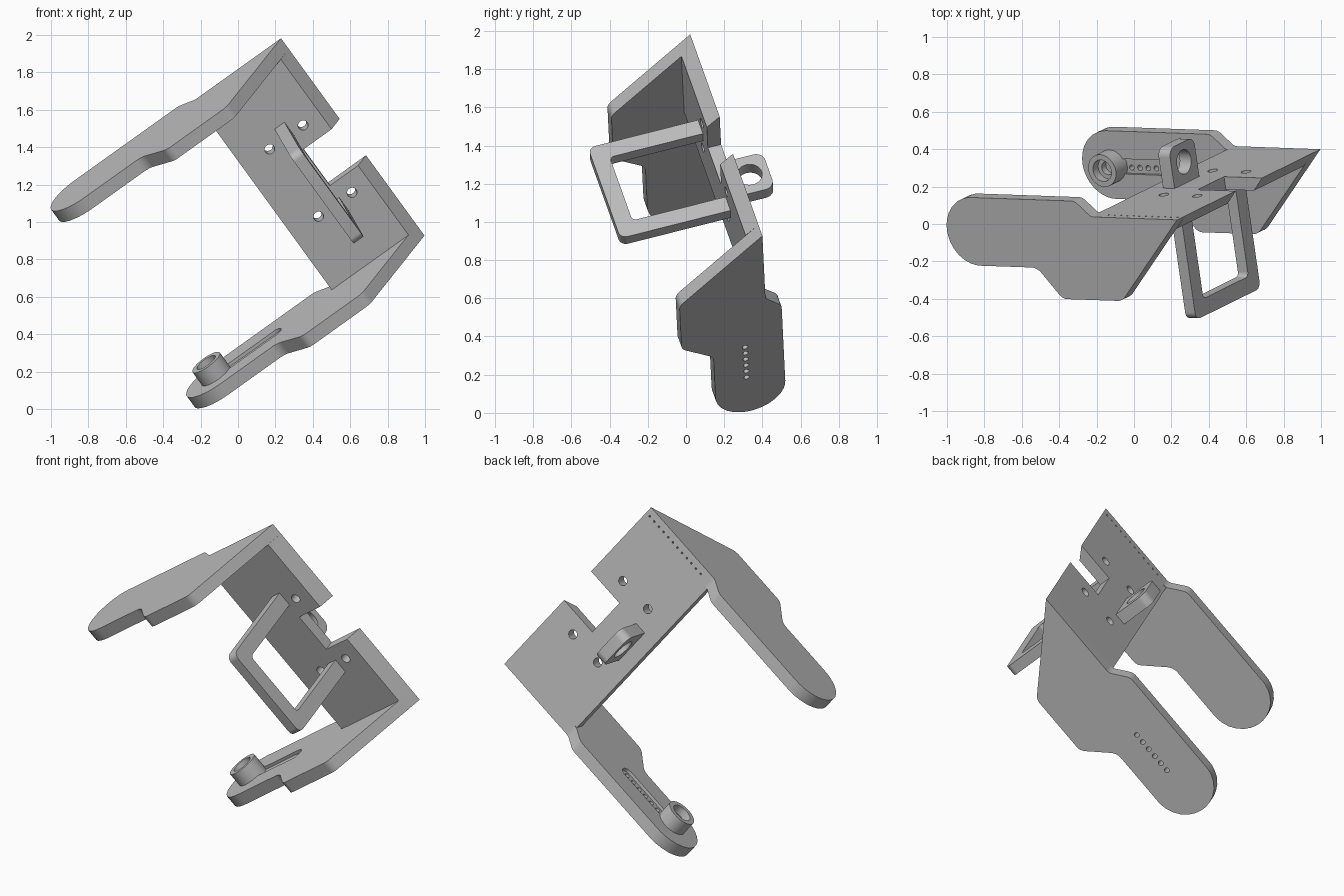
import bpy, bmesh, math
from mathutils import Matrix, Vector

cube = bpy.data.objects.get("Cube")
if cube:
    bpy.data.objects.remove(cube, do_unlink=True)

# Tilted working frame: p runs across the plate, q along the arms, r out of the back
across = Vector((0.767, 0.378, -1.055)).normalized()
along = Vector((-0.813, 0.0285, -0.581))
along = (along - across * along.dot(across)).normalized()
back = across.cross(along)
FRAME = Matrix((across, along, back)).transposed().to_4x4()
FRAME.translation = (0.23, 0.022, 1.982)

WIDTH, THICK = 1.358, 0.075

grey = bpy.data.materials.new("plain_grey")
grey.use_nodes = True
grey.diffuse_color = (0.5, 0.5, 0.5, 1)
grey.node_tree.nodes["Principled BSDF"].inputs["Base Color"].default_value = (0.5, 0.5, 0.5, 1)


def rounded(corners, steps=8):
    """Outline from (a, b, radius) corners."""
    out = []
    n = len(corners)
    for i, (a, b, rad) in enumerate(corners):
        v = Vector((a, b))
        if rad == 0:
            out.append(v)
            continue
        to_prev = (Vector(corners[i - 1][:2]) - v).normalized()
        to_next = (Vector(corners[(i + 1) % n][:2]) - v).normalized()
        half = to_prev.angle(to_next) / 2
        reach = rad / math.tan(half)
        centre = v + (to_prev + to_next).normalized() * (rad / math.sin(half))
        start, end = v + to_prev * reach - centre, v + to_next * reach - centre
        for k in range(steps + 1):
            out.append(centre + start.lerp(end, k / steps).normalized() * rad)
    return out


def circle(a, b, rad, sides=32):
    return [Vector((a + rad * math.cos(2 * math.pi * k / sides),
                    b + rad * math.sin(2 * math.pi * k / sides))) for k in range(sides)]


def prism(name, outline, lo, hi, axis="p"):
    """Extrude an outline along p (outline in q, r), q (in p, r) or r (in p, q)."""
    def place(v, h):
        return {"p": (h, v.x, v.y), "q": (v.x, h, v.y), "r": (v.x, v.y, h)}[axis]
    bm = bmesh.new()
    rings = [[bm.verts.new(place(v, h)) for v in outline] for h in (lo, hi)]
    bm.faces.new(rings[0])
    bm.faces.new(rings[1])
    n = len(outline)
    for i in range(n):
        j = (i + 1) % n
        bm.faces.new((rings[0][i], rings[0][j], rings[1][j], rings[1][i]))
    bmesh.ops.recalc_face_normals(bm, faces=bm.faces)
    bm.transform(FRAME)
    mesh = bpy.data.meshes.new(name)
    bm.to_mesh(mesh)
    bm.free()
    mesh.materials.append(grey)
    obj = bpy.data.objects.new(name, mesh)
    bpy.context.collection.objects.link(obj)
    return obj


def cut(obj, *cutters):
    """Subtract the cutters, then discard them."""
    for cutter in cutters:
        cutter.hide_render = True
        mod = obj.modifiers.new("cut", "BOOLEAN")
        mod.operation, mod.solver, mod.object = "DIFFERENCE", "EXACT", cutter
    bpy.context.view_layer.update()
    result = bpy.data.meshes.new_from_object(
        obj.evaluated_get(bpy.context.evaluated_depsgraph_get()))
    obj.modifiers.clear()
    obj.data = result
    for cutter in cutters:
        bpy.data.objects.remove(cutter, do_unlink=True)


# Back plate with mitred outer edge, open notch, screw holes and a row of pinholes
plate = prism("back_plate", [Vector(c) for c in
              ((0, 0), (0.57, 0), (0.57, -0.072), (0.065, -0.072))],
              THICK - 0.001, WIDTH - THICK + 0.001)
notch = prism("notch", rounded([(0.555, -0.1, 0), (0.805, -0.1, 0),
                                (0.805, 0.25, 0), (0.555, 0.25, 0)]), -0.2, 0.1, "r")
screws = [prism("screw_hole", circle(p, q, 0.027), -0.2, 0.1, "r")
          for p in (0.445, 0.908) for q in (0.176, 0.396)]
cut(plate, notch, *screws)

# Two matching side arms
ARM = rounded([(0, 0, 0), (0.44, -0.465, 0.07), (0.83, -0.465, 0.06), (0.97, -0.295, 0.08),
               (1.53, -0.295, 0.189), (1.53, 0.085, 0.189), (0.66, 0.085, 0.06),
               (0.565, 0, 0.05)])
upper_arm = prism("upper_arm", ARM, 0, THICK)
lower_arm = prism("lower_arm", ARM, WIDTH - THICK, WIDTH)
cut(upper_arm, *[prism("pinhole", circle(0.045, 0.03 + 0.041 * k, 0.006, 8), -0.02, 0.1, "r")
                 for k in range(12)])

# Lower arm: shallow slot with a row of holes
MID = -0.112
inner = WIDTH - THICK
slot = prism("slot", rounded([(0.91, MID - 0.042, 0.041), (1.34, MID - 0.042, 0),
                              (1.34, MID + 0.042, 0), (0.91, MID + 0.042, 0.041)]),
             inner - 0.05, inner + 0.018)
cut(lower_arm, slot)
cut(lower_arm, *[prism("hole", circle(0.952 + 0.054 * k, MID - 0.01, 0.015, 16),
                       inner - 0.05, WIDTH + 0.05) for k in range(6)])

# Stepped boss at the lower arm's end
boss = prism("boss", circle(1.34, MID, 0.09, 48), inner - 0.09, inner + 0.03)
cut(boss, prism("bore", circle(1.34, MID, 0.06), inner - 0.2, inner - 0.04))
cut(boss, prism("inner_bore", circle(1.34, MID, 0.037), inner - 0.2, inner))

# U-shaped handle on the front of the plate
P0, P1, FRONT, BAR = 0.37, 0.98, -0.672, 0.092
handle = prism("handle", rounded([
    (P0, -0.06, 0), (P0, FRONT, 0.04), (P1, FRONT, 0.04), (P1, -0.06, 0),
    (P1 - BAR, -0.06, 0), (P1 - BAR, FRONT + BAR, 0.025),
    (P0 + BAR, FRONT + BAR, 0.025), (P0 + BAR, -0.06, 0)]), 0.247, 0.312, "q")

# Lug with a hole on the back of the plate
lug = prism("lug", rounded([(0.56, -0.02, 0), (0.795, -0.02, 0),
                            (0.795, 0.22, 0.05), (0.56, 0.22, 0.05)]), 0.405, 0.48, "q")
cut(lug, prism("lug_hole", circle(0.678, 0.115, 0.066), 0.3, 0.6, "q"))

# Smooth the curved walls, keep the edges crisp
bpy.ops.object.select_all(action="DESELECT")
for obj in (plate, upper_arm, lower_arm, boss, handle, lug):
    obj.select_set(True)
    bpy.context.view_layer.objects.active = obj
bpy.ops.object.shade_smooth_by_angle(angle=math.radians(30))
